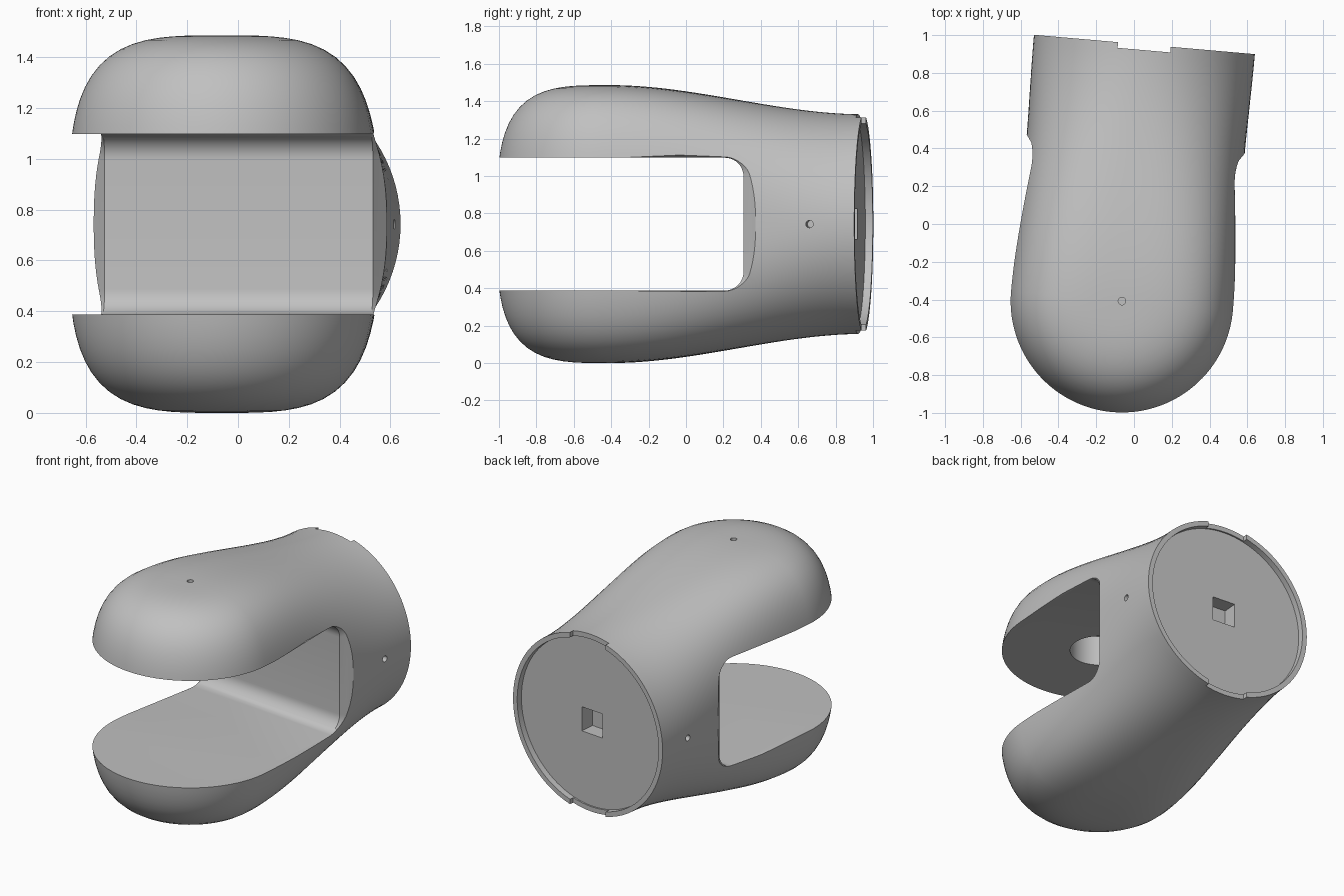
import bpy, bmesh
from math import sin, cos, pi, radians
from mathutils import Matrix

cube = bpy.data.objects.get("Cube")
if cube:
    bpy.data.objects.remove(cube)

# Main sizes; the arm runs along y and is centred on z = 0 until it is placed
PIVOT, END = -0.41, 0.954
SLOT_BACK, SLOT_HALF, FILLET = 0.355, 0.355, 0.1

grey = bpy.data.materials.new("satin grey")
grey.use_nodes = True
colour = (0.53, 0.53, 0.53, 1)
grey.diffuse_color = colour
grey.node_tree.nodes["Principled BSDF"].inputs["Base Color"].default_value = colour


def finish(name, bm):
    bmesh.ops.recalc_face_normals(bm, faces=bm.faces)
    mesh = bpy.data.meshes.new(name)
    bm.to_mesh(mesh)
    bm.free()
    obj = bpy.data.objects.new(name, mesh)
    bpy.context.collection.objects.link(obj)
    return obj


def loft(name, loops, cap_first=True):
    """Skin closed loops of equal length and cap the ends."""
    bm = bmesh.new()
    rings = [[bm.verts.new(p) for p in loop] for loop in loops]
    count = len(rings[0])
    for a, b in zip(rings, rings[1:]):
        for i in range(count):
            j = (i + 1) % count
            bm.faces.new((a[i], a[j], b[j], b[i]))
    if cap_first:
        bm.faces.new(rings[0])
    bm.faces.new(rings[-1])
    bmesh.ops.remove_doubles(bm, verts=bm.verts, dist=0.0001)
    return finish(name, bm)


def cylinder(name, radius, length, centre, axis, segments):
    bm = bmesh.new()
    turn = {"X": Matrix.Rotation(pi / 2, 4, "Y"),
            "Y": Matrix.Rotation(pi / 2, 4, "X"),
            "Z": Matrix.Identity(4)}[axis]
    bmesh.ops.create_cone(bm, cap_ends=True, segments=segments, radius1=radius,
                          radius2=radius, depth=length,
                          matrix=Matrix.Translation(centre) @ turn)
    return finish(name, bm)


def box(name, size, centre):
    bm = bmesh.new()
    bmesh.ops.create_cube(bm, size=1, matrix=Matrix.Translation(centre)
                          @ Matrix.Diagonal((*size, 1)))
    return finish(name, bm)


def section(y, count=96):
    """Cross-section going from a boxy oval at the pivot to a circle at the end."""
    s = (y - PIVOT) / (END - PIVOT)
    k = s * s * (3 - 2 * s)
    half_width = 0.603 - 0.016 * k - 0.015 * sin(pi * s) ** 2
    half_height = 0.743 - 0.156 * k
    power = 3.5 - 1.5 * k
    points = []
    for i in range(count):
        c, d = cos(2 * pi * i / count), sin(2 * pi * i / count)
        r = (abs(c / half_width) ** power + abs(d / half_height) ** power) ** (-1 / power)
        points.append((r * c, r * d))
    return points


# Housing: a turned nose around the pivot, then a lofted sleeve
loops = []
nose_steps, sleeve_steps = 28, 28
for i in range(nose_steps):
    phi = pi / 2 * (1 - i / nose_steps)
    loops.append([(x * cos(phi), PIVOT - abs(x) * sin(phi), z) for x, z in section(PIVOT)])
for i in range(sleeve_steps + 1):
    y = PIVOT + (END - PIVOT) * i / sleeve_steps
    loops.append([(x, y, z) for x, z in section(y)])
housing = loft("fork_housing", loops, cap_first=False)


# Slot between the prongs, flared where it leaves the sides
def slot_loop(x, flare_y, flare_z):
    upper = [(-1.5, SLOT_HALF), (-0.3, SLOT_HALF)]
    for i in range(11):
        a = pi / 2 * i / 10
        upper.append((SLOT_BACK - FILLET + (FILLET + flare_y) * sin(a),
                      SLOT_HALF - FILLET + flare_z + FILLET * cos(a)))
    return [(x, y, z) for y, z in upper] + [(x, y, -z) for y, z in reversed(upper)]


flared, plain = (0.085, 0.025), (0, 0)
slot = loft("slot_cutter", [slot_loop(x, *f) for x, f in (
    (-0.8, flared), (-0.59, flared), (-0.53, plain),
    (0.53, plain), (0.59, flared), (0.8, flared))])

# Remaining cuts: end recess, rim notches, square socket, pivot bore, pin holes
cutters = [
    slot,
    cylinder("recess_cutter", 0.555, 0.2, (0, END + 0.06, 0), "Y", 96),
    box("notch_cutter", (0.28, 0.2, 1.4), (0, END + 0.07, 0)),
    box("socket_cutter", (0.16, 0.3, 0.16), (0, END + 0.01, 0)),
    cylinder("bore_cutter", 0.175, 0.3, (0, PIVOT, SLOT_HALF + 0.05), "Z", 48),
    cylinder("top_pin_cutter", 0.02, 0.4, (0, PIVOT, 0.7), "Z", 20),
]
for side in (-1, 1):
    cutters.append(cylinder("side_pin_cutter", 0.02, 0.2, (side * 0.58, 0.714, 0), "X", 20))

bpy.context.view_layer.objects.active = housing
for cutter in cutters:
    cut = housing.modifiers.new("cut", "BOOLEAN")
    cut.operation = "DIFFERENCE"
    cut.solver = "EXACT"
    cut.object = cutter
    bpy.ops.object.modifier_apply(modifier=cut.name)
    bpy.data.objects.remove(cutter)

# Place the part, colour it and shade it
housing.data.transform(Matrix.Translation((-0.028, 0, 0.743))
                       @ Matrix.Rotation(radians(-5), 4, "Z"))
housing.data.materials.clear()
housing.data.materials.append(grey)
bpy.ops.object.select_all(action="DESELECT")
housing.select_set(True)
bpy.ops.object.shade_smooth_by_angle(angle=radians(30))
